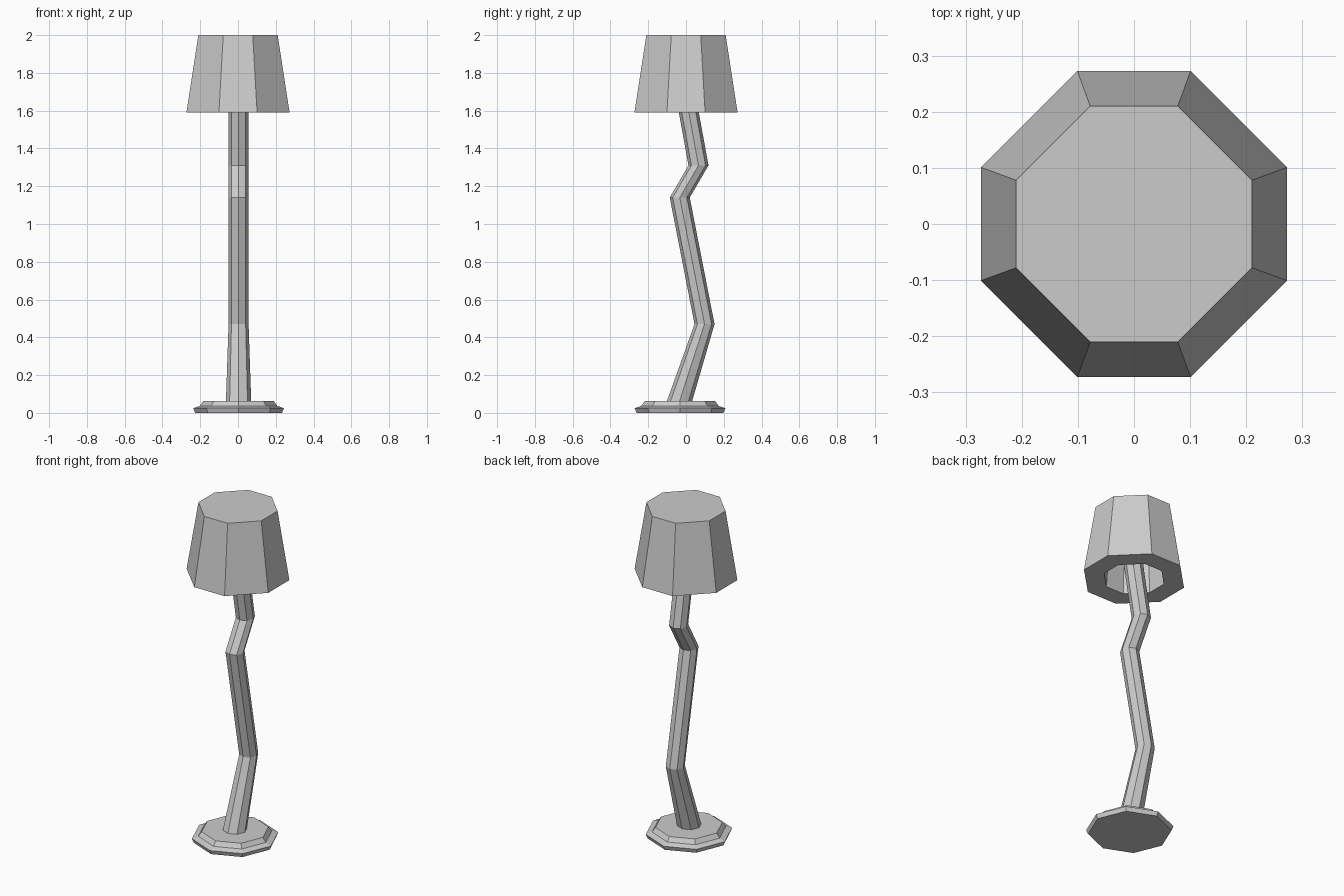
import bpy
import math

if "Cube" in bpy.data.objects:
    bpy.data.objects.remove(bpy.data.objects["Cube"])


def octagon(a, b, z):
    """Octagon with flat sides on the axes: apothem a, half side b."""
    return [(a, -b, z), (a, b, z), (b, a, z), (-b, a, z),
            (-a, b, z), (-a, -b, z), (-b, -a, z), (b, -a, z)]


def pointed_ring(r, cx, cy, z):
    """Octagon with corners on the axes."""
    return [(cx + r * math.cos(i * math.pi / 4), cy + r * math.sin(i * math.pi / 4), z)
            for i in range(8)]


def loft(name, rings):
    """Join rings of eight points and cap both ends."""
    verts = [p for ring in rings for p in ring]
    faces = [tuple(reversed(range(8)))]
    for k in range(len(rings) - 1):
        for i in range(8):
            j = (i + 1) % 8
            faces.append((k * 8 + i, k * 8 + j, k * 8 + 8 + j, k * 8 + 8 + i))
    last = (len(rings) - 1) * 8
    faces.append(tuple(range(last, last + 8)))
    mesh = bpy.data.meshes.new(name)
    mesh.from_pydata(verts, [], faces)
    obj = bpy.data.objects.new(name, mesh)
    bpy.context.collection.objects.link(obj)
    return obj


# stepped foot
foot = [(0.23, 0.0), (0.24, 0.025), (0.205, 0.037), (0.186, 0.063)]
loft("base", [pointed_ring(r, 0.003, -0.032, z) for r, z in foot])

# crooked stem: radius, y, z
path = [(0.067, -0.035, 0.06), (0.053, 0.098, 0.47), (0.053, -0.033, 1.14),
        (0.053, 0.066, 1.31), (0.053, 0.015, 1.59), (0.053, -0.04, 1.91)]
loft("stem", [pointed_ring(r, 0.003, y, z) for r, y, z in path])

# hollow shade: inner ceiling, inner wall, rim, outer wall, top
loft("shade", [octagon(0.145, 0.054, 1.9), octagon(0.163, 0.06, 1.59),
               octagon(0.273, 0.101, 1.59), octagon(0.21, 0.078, 2.0)])
